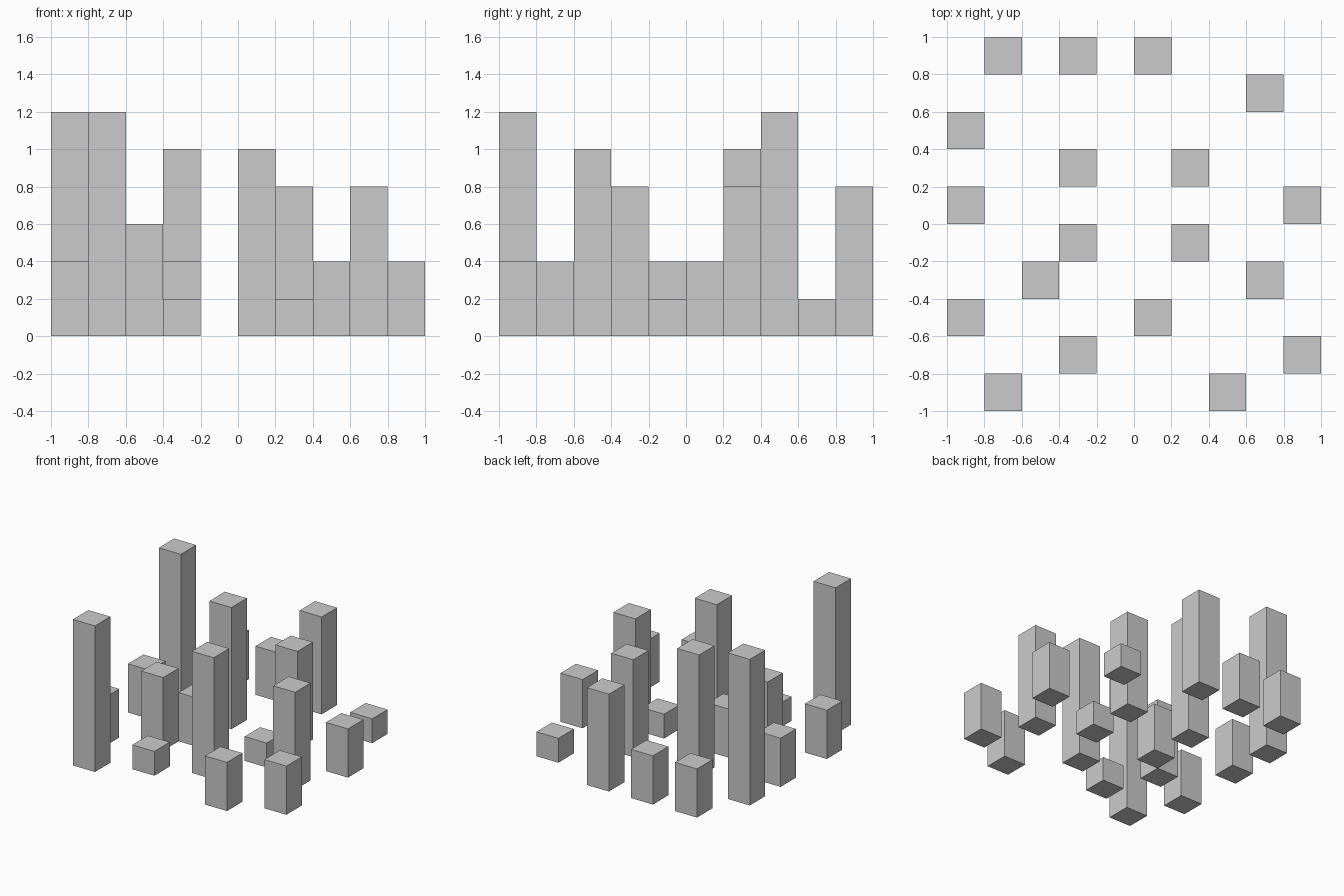
import bpy

if "Cube" in bpy.data.objects:
    bpy.data.objects.remove(bpy.data.objects["Cube"])

CELL = 0.2  # grid pitch: every block is one cell wide

# (column index, row index, height in cells), counted from the front left corner
BLOCKS = [
    (1, 0, 6), (7, 0, 2),
    (3, 1, 1), (9, 1, 2),
    (0, 2, 2), (5, 2, 5),
    (2, 3, 3), (8, 3, 4),
    (3, 4, 2), (6, 4, 1),
    (0, 5, 2), (9, 5, 2),
    (3, 6, 5), (6, 6, 4),
    (0, 7, 6),
    (8, 8, 1),
    (1, 9, 2), (3, 9, 2), (5, 9, 4),
]


def add_block(col, row, levels):
    """Square pillar standing on the ground in one grid cell."""
    h = levels * CELL
    x, y = (i * CELL - 1 + CELL / 2 for i in (col, row))
    bpy.ops.mesh.primitive_cube_add(size=1, location=(x, y, h / 2))
    ob = bpy.context.object
    ob.scale = (CELL, CELL, h)
    bpy.ops.object.transform_apply(location=False, rotation=False, scale=True)
    ob.name = f"pillar_{col}_{row}"


# Scattered pillars
for block in BLOCKS:
    add_block(*block)
